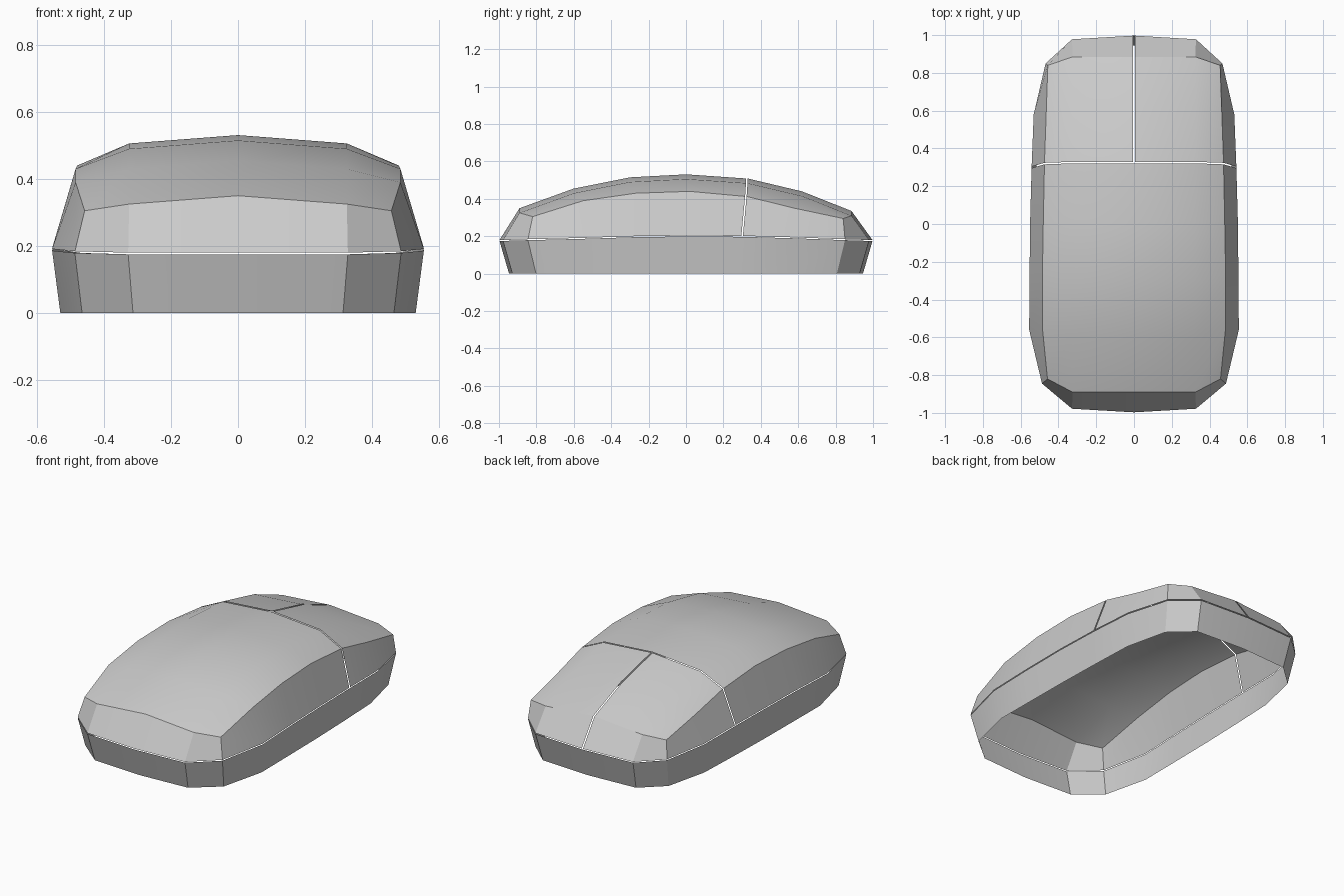
import bpy, bmesh, math

if "Cube" in bpy.data.objects:
    bpy.data.objects.remove(bpy.data.objects["Cube"])

# Per row, front to back: centre y, centre z, crease x, crease y, crease z, rim x, rim y, rim z
ROWS = [
    (-0.89, 0.350, 0.458, -0.82, 0.305, 0.487, -0.845, 0.184),
    (-0.60, 0.455, 0.485, -0.55, 0.390, 0.555, -0.56, 0.191),
    (-0.30, 0.515, 0.485, -0.27, 0.430, 0.553, -0.28, 0.200),
    (0.00, 0.531, 0.480, 0.02, 0.440, 0.550, 0.01, 0.204),
    (0.325, 0.509, 0.474, 0.32, 0.413, 0.542, 0.30, 0.202),
    (0.62, 0.440, 0.465, 0.58, 0.350, 0.531, 0.58, 0.194),
    (0.885, 0.335, 0.456, 0.84, 0.295, 0.468, 0.850, 0.184),
]
COL_X = 0.325
GAP = 0.004


def point(i, j):
    """Shell point: column i in -3..3 (3 = rim), row j in -1..7 (-1 and 7 = rim)."""
    s, a = (1 if i > 0 else -1), abs(i)
    r = ROWS[min(max(j, 0), 6)]
    if j in (-1, 7):
        end = -1 if j < 0 else 1
        if a == 0:
            return (0, end * 0.997, 0.18)
        if a == 1:
            return (s * 0.328, end * 0.978, 0.18)
    if a == 3 or j in (-1, 7):
        return (s * r[5], r[6], r[7])
    if a == 2:
        return (s * r[2], r[3], r[4])
    return (s * COL_X * a, r[0], r[1] - 0.025 * a)


def make_object(name, quads):
    bm = bmesh.new()
    for q in quads:
        bm.faces.new([bm.verts.new(p) for p in q])
    bmesh.ops.remove_doubles(bm, verts=bm.verts, dist=0.0005)
    mesh = bpy.data.meshes.new(name)
    bm.to_mesh(mesh)
    bm.free()
    ob = bpy.data.objects.new(name, mesh)
    bpy.context.collection.objects.link(ob)
    bpy.ops.object.select_all(action='DESELECT')
    ob.select_set(True)
    bpy.context.view_layer.objects.active = ob
    bpy.ops.object.shade_smooth_by_angle(angle=math.radians(25))
    return ob


def panel(name, i0, i1, j0, j1, dx=0, dy=0):
    """Part of the shell, pulled back from the seams at x = 0 and row 4."""
    def p(i, j):
        x, y, z = point(i, j)
        return (x + (dx if i == 0 else 0), y + (dy if j == 4 else 0), z)
    quads = []
    for i in range(i0, i1):
        for j in range(j0, j1):
            if i in (-3, 2) and j in (-1, 6):
                continue  # ring corners are a single shared point
            quads.append([p(i, j), p(i + 1, j), p(i + 1, j + 1), p(i, j + 1)])
    return make_object(name, quads)


# Palm shell and the two buttons, separated by thin seams
panel("palm_shell", -3, 3, -1, 4, dy=-GAP)
panel("left_button", -3, 0, 4, 7, dx=-GAP, dy=GAP)
panel("right_button", 0, 3, 4, 7, dx=GAP, dy=GAP)

# Base skirt: a band under the rim, tapering to an open bottom
ring = [(i, -1) for i in range(-1, 2)] + [(3, j) for j in range(7)]
ring += [(i, 7) for i in (1, 0, -1)] + [(-3, j) for j in range(6, -1, -1)]
top = [point(*k) for k in ring]
top = [(x, y, z - 0.005) for x, y, z in top]
low = [(x * 0.956, y * 0.949, 0) for x, y, z in top]
n = len(ring)
make_object("base_skirt", [[low[k], low[(k + 1) % n], top[(k + 1) % n], top[k]] for k in range(n)])
